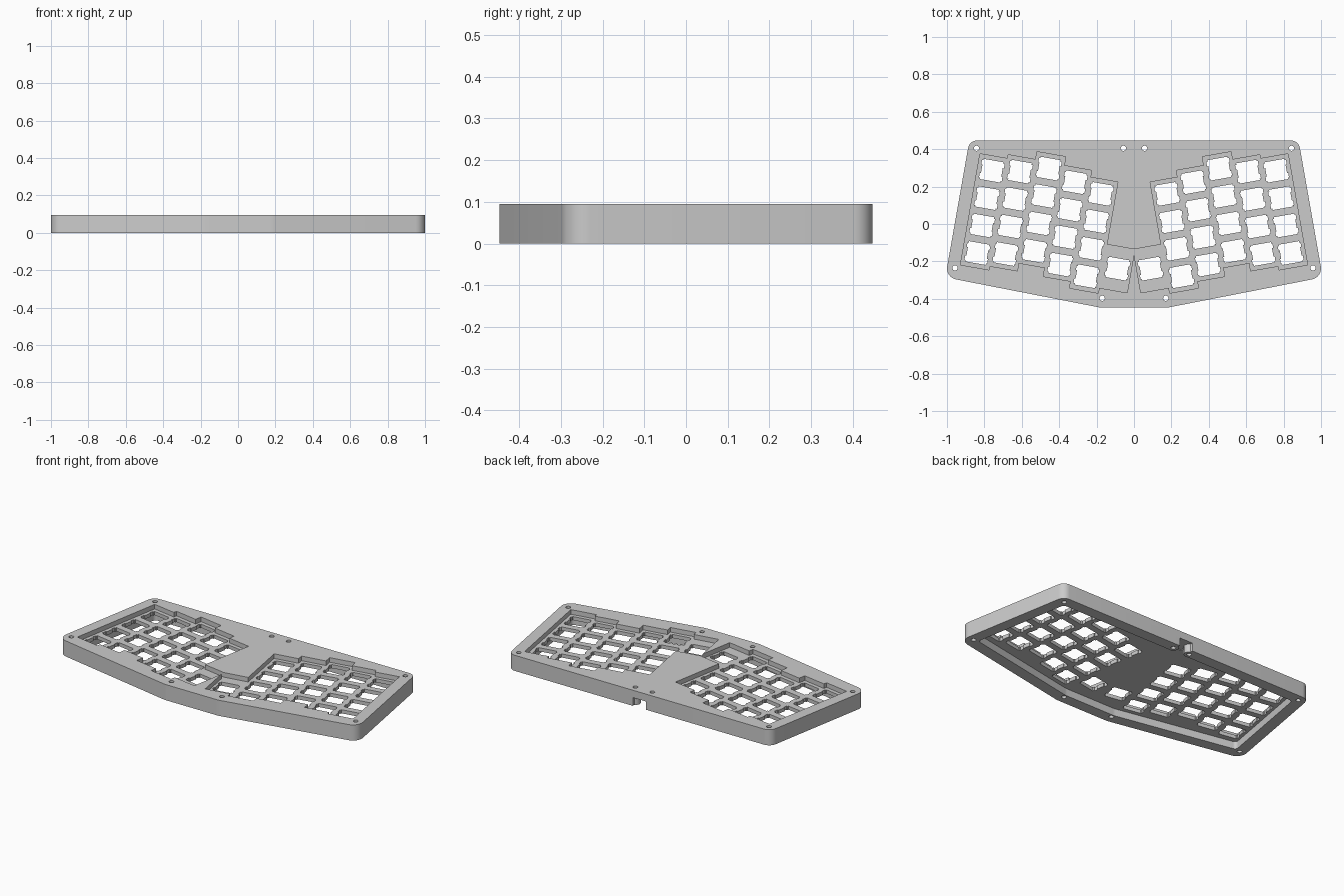
import bpy, bmesh, math
from mathutils import Vector, Matrix

if "Cube" in bpy.data.objects:
    bpy.data.objects.remove(bpy.data.objects["Cube"], do_unlink=True)

HEIGHT, PLATE_TOP, PLATE_BOTTOM = 0.095, 0.067, 0.045
PITCH, TILT = 0.149, math.radians(10)
STAGGER = [0, 0.021, 0.064, 0.016, -0.021]
FIRST_KEY = Vector((0.76, 0.285, 0))
THUMB_KEY = Vector((0.088, -0.239, 0))
SIDES = (1, -1)

grey = bpy.data.materials.new("plain grey")
grey.use_nodes = True
grey.diffuse_color = (0.6, 0.6, 0.6, 1)
grey.node_tree.nodes["Principled BSDF"].inputs["Base Color"].default_value = grey.diffuse_color


def prisms(name, outlines, z0, z1):
    """One object holding an upright prism for each outline."""
    bm = bmesh.new()
    for outline in outlines:
        face = bm.faces.new([bm.verts.new((p[0], p[1], z0)) for p in outline])
        top = bmesh.ops.extrude_face_region(bm, geom=[face])["geom"]
        bmesh.ops.translate(bm, vec=(0, 0, z1 - z0),
                            verts=[v for v in top if isinstance(v, bmesh.types.BMVert)])
    bmesh.ops.recalc_face_normals(bm, faces=bm.faces)
    mesh = bpy.data.meshes.new(name)
    bm.to_mesh(mesh)
    bm.free()
    obj = bpy.data.objects.new(name, mesh)
    bpy.context.collection.objects.link(obj)
    return obj


def rounded(corners, radii, inset=0.0, steps=8):
    """Inset a convex outline and round its corners."""
    points = []
    for i, p in enumerate(corners):
        d1 = (p - corners[i - 1]).normalized()
        d2 = (corners[(i + 1) % len(corners)] - p).normalized()
        inward = (d2 - d1) / d1.cross(d2).length
        r = radii[i]
        centre = p + inward * (inset + r)
        # Outward normals of the two edges meeting here
        a, b = Vector((-d1.y, d1.x, 0)), Vector((-d2.y, d2.x, 0))
        sweep = a.angle(b)
        for k in range(steps + 1):
            points.append(centre + r * (Matrix.Rotation(-sweep * k / steps, 3, "Z") @ a))
    return points


def rectangle(hx, hy):
    return [Vector((-hx, -hy, 0)), Vector((hx, -hy, 0)), Vector((hx, hy, 0)), Vector((-hx, hy, 0))]


def circle(x, y, r, n=24):
    return [(x + r * math.cos(math.tau * k / n), y + r * math.sin(math.tau * k / n)) for k in range(n)]


def along(x, y):
    """A direction in the tilted key grid."""
    return Matrix.Rotation(TILT, 3, "Z") @ Vector((x, y, 0))


def tilted(outline, centre, side):
    """Turn an outline to the key angle, move it, mirror it for the other hand."""
    placed = [centre + along(p[0], p[1]) for p in outline]
    return [(side * p.x, p.y) for p in placed]


def combine(target, tool, operation="DIFFERENCE"):
    mod = target.modifiers.new(tool.name, "BOOLEAN")
    mod.object, mod.operation, mod.solver = tool, operation, "EXACT"
    tool.hide_render = True
    tools.append(tool)


tools = []

# Case body with rounded corners, listed clockwise from above
half = [Vector((0.88, 0.447, 0)), Vector((1.009, -0.285, 0)), Vector((0.18, -0.447, 0))]
corners = half + [Vector((-p.x, p.y, 0)) for p in reversed(half)]
radii = [0.05, 0.06, 0.15, 0.15, 0.06, 0.05]
case = prisms("keyboard_case", [rounded(corners, radii)], 0, HEIGHT)
case.data.materials.append(grey)

# Underside cavity, rear cable notch and the screw bosses beside it
inner = [0.02, 0.02, 0.08, 0.08, 0.02, 0.02]
combine(case, prisms("cavity", [rounded(corners, inner, 0.07)], -0.02, PLATE_BOTTOM))
notch = [p + Vector((0, 0.42, 0)) for p in rectangle(0.045, 0.07)]
combine(case, prisms("cable_notch", [notch], -0.03, 0.05))
combine(case, prisms("rear_bosses", [circle(s * 0.057, 0.405, 0.03) for s in SIDES], 0, 0.055), "UNION")

# Key wells: one stepped column at a time, then the thumb well
key_centres = [THUMB_KEY]
wells = [(THUMB_KEY + along(0.0085, 0), rectangle(0.0815, 0.118))]
for i, shift in enumerate(STAGGER):
    column = [FIRST_KEY + along(-PITCH * i, shift - PITCH * row) for row in range(4)]
    key_centres += column
    wells.append(((column[0] + column[3]) / 2, rectangle(0.078, 0.078 + PITCH * 1.5)))
for side in SIDES:
    for centre, outline in wells:
        combine(case, prisms("key_well", [tilted(outline, centre, side)], PLATE_TOP, HEIGHT + 0.02))

# Switch holes with clip notches on both sides
a, b, low, high = 0.055, 0.0615, 0.023, 0.047
edge = [(a, -a), (a, -high), (b, -high), (b, -low), (a, -low),
        (a, low), (b, low), (b, high), (a, high), (a, a)]
hole = edge + [(-x, -y) for x, y in edge]
combine(case, prisms("switch_holes", [tilted(hole, c, s) for s in SIDES for c in key_centres], 0.02, 0.08))

# Screw holes
screws = [(0.842, 0.405), (0.057, 0.405), (0.957, -0.235), (0.17, -0.397)]
combine(case, prisms("screw_holes", [circle(s * x, y, 0.014, 16) for s in SIDES for x, y in screws], -0.05, 0.15))

# Bake the cuts and clear the cutters
graph = bpy.context.evaluated_depsgraph_get()
baked = bpy.data.meshes.new_from_object(case.evaluated_get(graph))
case.modifiers.clear()
case.data = baked
for tool in tools:
    bpy.data.objects.remove(tool, do_unlink=True)

# Smooth rounded corners, keep edges sharp
bpy.ops.object.select_all(action="DESELECT")
case.select_set(True)
bpy.context.view_layer.objects.active = case
bpy.ops.object.shade_smooth_by_angle(angle=math.radians(30))
